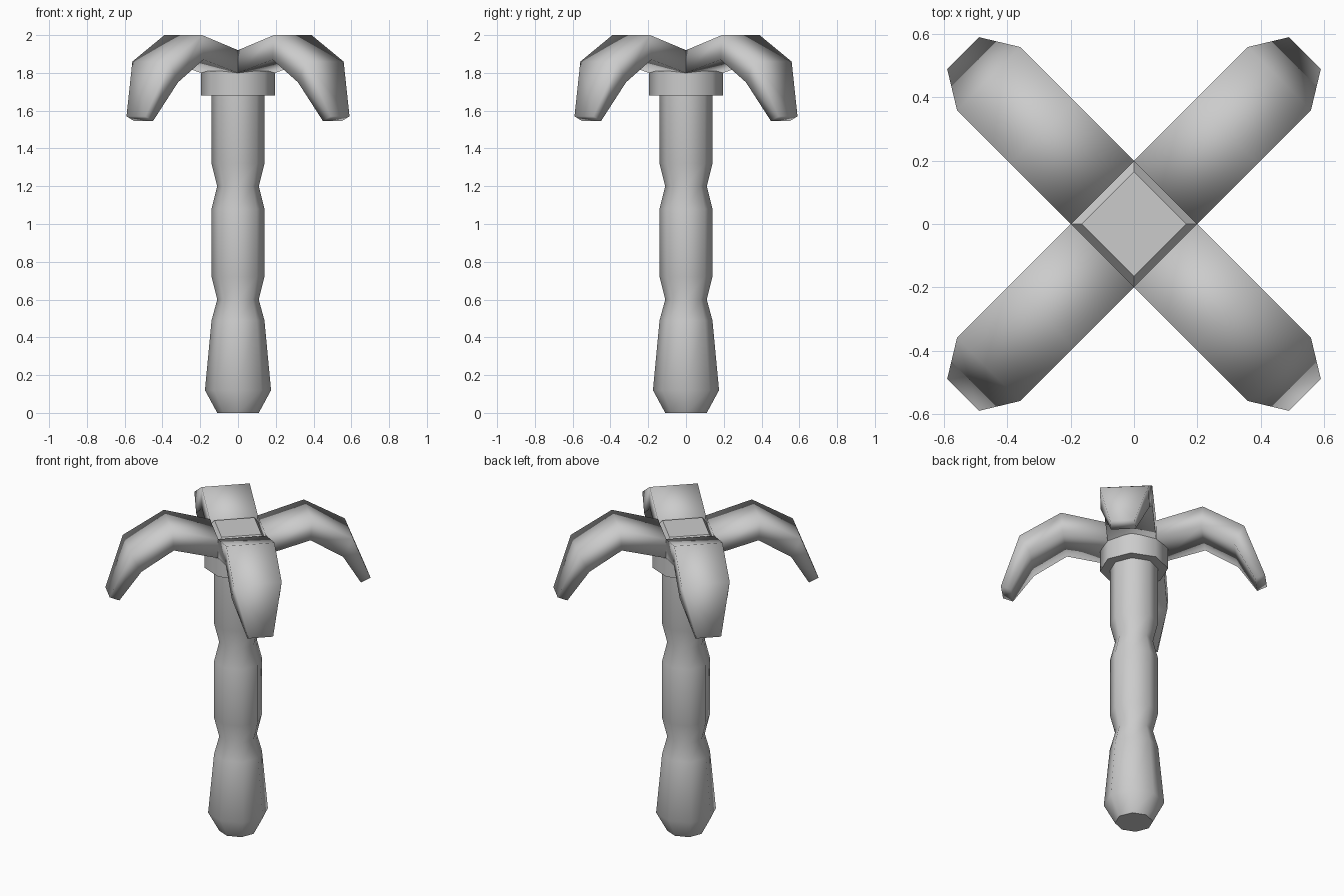
import bpy, bmesh
from math import radians, sin, cos, pi
from mathutils import Matrix

if "Cube" in bpy.data.objects:
    bpy.data.objects.remove(bpy.data.objects["Cube"])


def finish(name, bm, angle=None):
    bmesh.ops.recalc_face_normals(bm, faces=bm.faces)
    me = bpy.data.meshes.new(name)
    bm.to_mesh(me)
    bm.free()
    ob = bpy.data.objects.new(name, me)
    bpy.context.collection.objects.link(ob)
    bpy.ops.object.select_all(action='DESELECT')
    ob.select_set(True)
    bpy.context.view_layer.objects.active = ob
    if angle:
        bpy.ops.object.shade_smooth_by_angle(angle=radians(angle))
    else:
        bpy.ops.object.shade_smooth()
    return ob


def loft(bm, rings):
    """Skin a list of closed point rings and cap both ends."""
    vs = [[bm.verts.new(p) for p in r] for r in rings]
    n = len(vs[0])
    for a, b in zip(vs, vs[1:]):
        for i in range(n):
            j = (i + 1) % n
            bm.faces.new((a[i], a[j], b[j], b[i]))
    bm.faces.new(vs[0])
    bm.faces.new(vs[-1])


def lathe(name, profile, sides, angle):
    bm = bmesh.new()
    loft(bm, [[(r * cos(2 * pi * i / sides), r * sin(2 * pi * i / sides), z)
               for i in range(sides)] for r, z in profile])
    return finish(name, bm, angle)


# Pinched octagonal trunk
lathe("trunk", [(.11, 0), (.175, .12), (.14, .49), (.11, .6), (.14, .72), (.14, 1.08),
                (.11, 1.2), (.14, 1.32), (.14, 1.69)], 8, 50)

# Collar under the leaves
lathe("collar", [(.197, 1.68), (.197, 1.81)], 8, 50)

# Square crown between the leaf roots
lathe("crown", [(.2, 1.8), (.2, 1.88), (.165, 1.92)], 4, 30)

# Four drooping leaves: (top distance, top z, bottom distance, bottom z, half width)
section = [(.14, 1.92, .14, 1.80, .141), (.41, 2.0, .40, 1.87, .141),
           (.65, 1.86, .59, 1.75, .141), (.764, 1.57, .707, 1.545, .071)]
for k, side in enumerate(("back_right", "back_left", "front_left", "front_right")):
    bm = bmesh.new()
    loft(bm, [[(td, -w, tz), (td, w, tz), (bd, w, bz), (bd, -w, bz)]
              for td, tz, bd, bz, w in section])
    bm.transform(Matrix.Rotation(radians(45 + 90 * k), 4, 'Z'))
    finish("leaf_" + side, bm)
